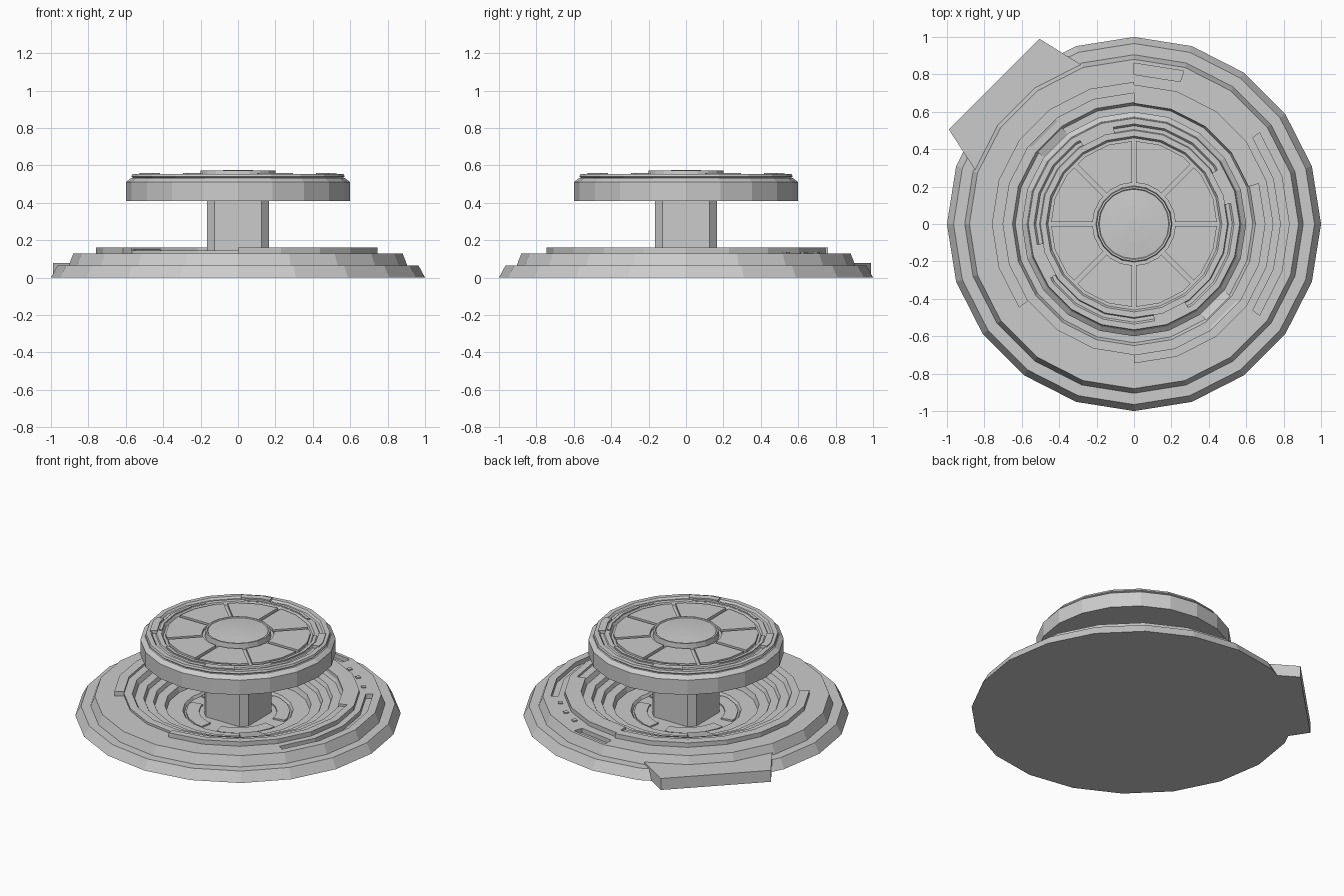
import bpy, bmesh, math
from mathutils import Vector

if "Cube" in bpy.data.objects:
    bpy.data.objects.remove(bpy.data.objects["Cube"])

N = 20
STEP = 360 / N


def polar(r, a, z):
    """Point on the 20-sided outline of corner radius r at angle a (degrees)."""
    off = a % STEP - STEP / 2
    rr = r * math.cos(math.radians(STEP / 2)) / math.cos(math.radians(off))
    t = math.radians(a)
    return Vector((rr * math.cos(t), rr * math.sin(t), z))


def finish(name, bm):
    bmesh.ops.recalc_face_normals(bm, faces=bm.faces)
    me = bpy.data.meshes.new(name)
    bm.to_mesh(me)
    bm.free()
    ob = bpy.data.objects.new(name, me)
    bpy.context.scene.collection.objects.link(ob)
    return ob


def lathe(name, profile):
    """Spin (r, z) points around z; both ends are capped flat."""
    bm = bmesh.new()
    rings = [[bm.verts.new(polar(r, i * STEP, z)) for i in range(N)] for r, z in profile]
    for a, b in zip(rings, rings[1:]):
        for i in range(N):
            j = (i + 1) % N
            bm.faces.new((a[i], a[j], b[j], b[i]))
    bm.faces.new(rings[0])
    bm.faces.new(rings[-1])
    return finish(name, bm)


def arc(name, a0, a1, r0, r1, z0, z1, gap=0):
    """Curved slab; gap trims the ends by a constant width."""
    bm = bmesh.new()
    mids = [k * STEP for k in range(-40, 41) if a0 + 3 < k * STEP < a1 - 3]
    angles = [a0] + mids + [a1]
    sections = []
    for n, a in enumerate(angles):
        sec = []
        for r, z in ((r0, z0), (r1, z0), (r1, z1), (r0, z1)):
            trim = math.degrees(gap / r)
            aa = a + trim if n == 0 else a - trim if n == len(angles) - 1 else a
            sec.append(bm.verts.new(polar(r, aa, z)))
        sections.append(sec)
    for s, t in zip(sections, sections[1:]):
        for i in range(4):
            j = (i + 1) % 4
            bm.faces.new((s[i], s[j], t[j], t[i]))
    bm.faces.new(sections[0])
    bm.faces.new(sections[-1])
    return finish(name, bm)


def prism(name, outline, z0, tops):
    """Vertical prism; tops gives the upper height of each corner."""
    bm = bmesh.new()
    lo = [bm.verts.new((x, y, z0)) for x, y in outline]
    hi = [bm.verts.new((x, y, z)) for (x, y), z in zip(outline, tops)]
    n = len(lo)
    for i in range(n):
        j = (i + 1) % n
        bm.faces.new((lo[i], lo[j], hi[j], hi[i]))
    bm.faces.new(lo)
    bm.faces.new(hi)
    return finish(name, bm)


def radial(a, pts):
    """Rotate (radius, sideways) points to direction a."""
    c, s = math.cos(math.radians(a)), math.sin(math.radians(a))
    return [(u * c - v * s, u * s + v * c) for u, v in pts]


# Stepped base with a central bowl
base = lathe("stepped_base", [
    (1.0, 0), (0.965, 0.065), (0.905, 0.065), (0.88, 0.13), (0.70, 0.13), (0.70, 0.145),
    (0.65, 0.145), (0.635, 0.115), (0.58, 0.115), (0.57, 0.09), (0.52, 0.09), (0.51, 0.065),
    (0.45, 0.065), (0.44, 0.03), (0.34, 0.03), (0.33, 0.012)])

# Recessed slots in the ledge
for k, (a0, a1, r0, r1) in enumerate([(72, 90, 0.80, 0.86), (-36, 36, 0.785, 0.83)]):
    cutter = arc("slot_cutter", a0, a1, r0, r1, 0.10, 0.2)
    cutter.hide_render = True
    mod = base.modifiers.new("slot", "BOOLEAN")
    mod.operation = "DIFFERENCE"
    mod.solver = "EXACT"
    mod.object = cutter
    bpy.context.view_layer.objects.active = base
    bpy.ops.object.modifier_apply(modifier=mod.name)
    bpy.data.objects.remove(cutter)

# Raised rails around the bowl, open at the front left
arc("rail_right", -90, 18, 0.70, 0.745, 0.12, 0.16)
arc("rail_back", 18, 90, 0.645, 0.745, 0.12, 0.16)
arc("rail_left", 90, 216, 0.70, 0.76, 0.12, 0.16)

# Two ramps leading down into the bowl
for a in (135, -45):
    prism("bowl_ramp", radial(a, [(0.37, -0.06), (0.70, -0.10), (0.70, 0.10), (0.37, 0.06)]),
          0.005, [0.05, 0.152, 0.152, 0.05])

# Small studs on the ledge
for a in (63.5, 54, 43.5):
    d = 0.014
    prism("ledge_stud", radial(a, [(0.78 - d, -d), (0.78 + d, -d), (0.78 + d, d), (0.78 - d, d)]),
          0.12, [0.137] * 4)

# Floor plates in the bowl
for k in range(4):
    arc("floor_plate", k * 90 + 10, k * 90 + 80, 0.24, 0.32, 0.01, 0.022)

# Entry platform on the back left
prism("entry_platform", [(-0.505, 0.99), (-0.99, 0.505), (-0.85, 0.29), (-0.6, 0.45),
                         (-0.45, 0.6), (-0.28, 0.85)], 0, [0.078] * 6)

# Chamfered square column
h, c = 0.165, 0.125
prism("column", [(h, -c), (h, c), (c, h), (-c, h), (-h, c), (-h, -c), (-c, -h), (c, -h)],
      0, [0.42] * 8)

# Upper disc with recessed top
lathe("upper_disc", [
    (0.60, 0.41), (0.60, 0.51), (0.572, 0.532), (0.56, 0.532), (0.57, 0.54), (0.565, 0.553),
    (0.535, 0.553), (0.525, 0.54), (0.505, 0.54), (0.50, 0.548), (0.47, 0.548), (0.46, 0.532),
    (0.215, 0.532)])

# Eight panels on the disc, with straight gaps between
for k in range(8):
    arc("disc_panel", k * 45, k * 45 + 45, 0.222, 0.445, 0.525, 0.549, gap=0.012)

# Rim chips and strips
for k in range(4):
    arc("rim_chip", k * 90 + 12, k * 90 + 33, 0.50, 0.545, 0.53, 0.56)
    arc("rim_strip", k * 90 - 30, k * 90 + 30, 0.472, 0.492, 0.53, 0.555)

# Central hub with a shallow dome
lathe("centre_hub", [(0.205, 0.52), (0.20, 0.572), (0.19, 0.572), (0.186, 0.567),
                     (0.10, 0.573), (0.03, 0.576)])
